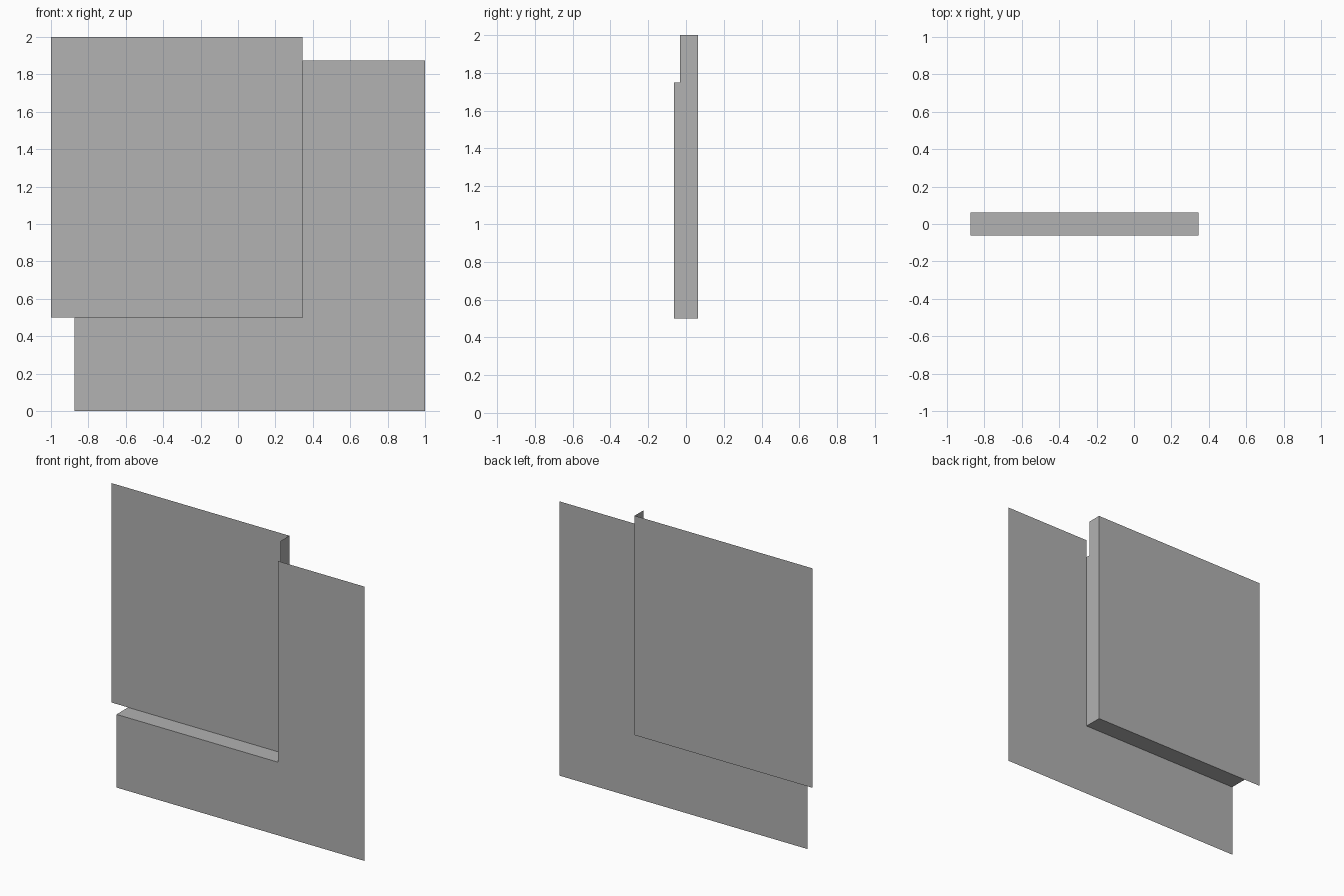
import bpy

cube = bpy.data.objects.get("Cube")
if cube:
    bpy.data.objects.remove(cube, do_unlink=True)

# Main levels of the stepped sheet
LEFT, INNER_LEFT, STEP_X, RIGHT = -1.0, -0.875, 0.345, 1.0
FRONT, NOTCH_Y, BACK = -0.0625, -0.033, 0.0625
STEP_Z, NOTCH_Z, SHEET_TOP, TOP = 0.5, 1.75, 1.875, 2.0

grey = bpy.data.materials.new("plain grey")
grey.use_nodes = True
colour = (0.445, 0.445, 0.445, 1.0)
grey.diffuse_color = colour
grey.node_tree.nodes["Principled BSDF"].inputs["Base Color"].default_value = colour


def sheet(name, points):
    """Flat sheet made of one face around an outline."""
    mesh = bpy.data.meshes.new(name)
    mesh.from_pydata(points, [], [tuple(range(len(points)))])
    mesh.materials.append(grey)
    obj = bpy.data.objects.new(name, mesh)
    bpy.context.collection.objects.link(obj)
    return obj


# L-shaped sheet at the front
outline = [(INNER_LEFT, 0), (RIGHT, 0), (RIGHT, SHEET_TOP),
           (STEP_X, SHEET_TOP), (STEP_X, STEP_Z), (INNER_LEFT, STEP_Z)]
sheet("front_l_panel", [(x, FRONT, z) for x, z in outline])

# Rectangular sheet set back behind the L
outline = [(LEFT, STEP_Z), (STEP_X, STEP_Z), (STEP_X, TOP), (LEFT, TOP)]
sheet("back_panel", [(x, BACK, z) for x, z in outline])

# Horizontal ledge joining the two sheets
outline = [(INNER_LEFT, FRONT), (STEP_X, FRONT), (STEP_X, BACK), (INNER_LEFT, BACK)]
sheet("bottom_ledge", [(x, y, STEP_Z) for x, y in outline])

# Upright side strip, notched at its upper front corner
outline = [(FRONT, STEP_Z), (BACK, STEP_Z), (BACK, TOP),
           (NOTCH_Y, TOP), (NOTCH_Y, NOTCH_Z), (FRONT, NOTCH_Z)]
sheet("side_strip", [(STEP_X, y, z) for y, z in outline])
